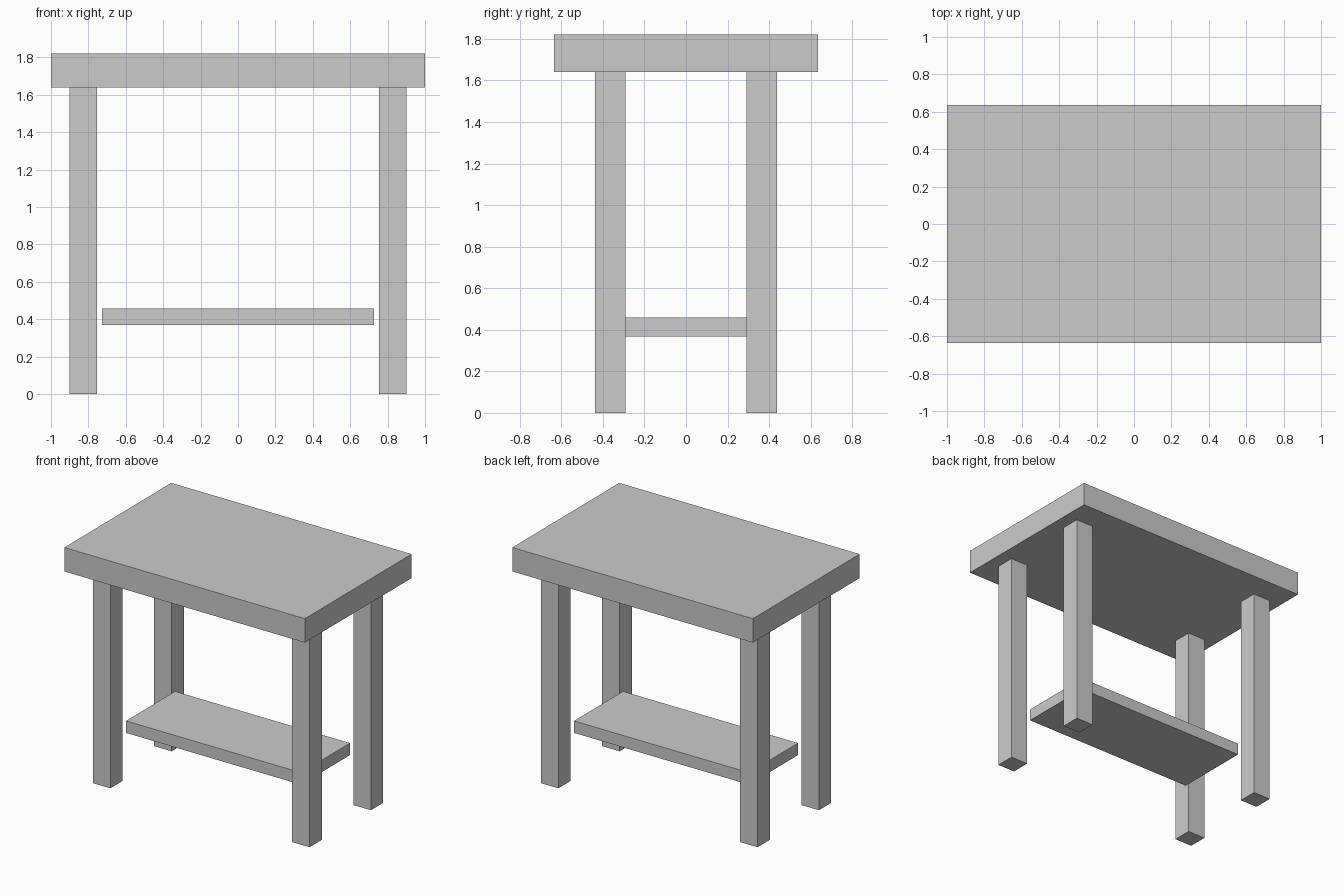
import bpy

if "Cube" in bpy.data.objects:
    bpy.data.objects.remove(bpy.data.objects["Cube"])


def box(name, center, size):
    """Add a box with the given centre and full dimensions."""
    bpy.ops.mesh.primitive_cube_add(size=1, location=center)
    obj = bpy.context.object
    obj.name = name
    obj.scale = size
    bpy.ops.object.transform_apply(location=False, rotation=False, scale=True)
    return obj


TOP_BOTTOM, TOP_HEIGHT = 1.64, 1.82
LEG = 0.146

# Thick tabletop
box("tabletop", (0, 0, (TOP_BOTTOM + TOP_HEIGHT) / 2),
    (2.0, 1.27, TOP_HEIGHT - TOP_BOTTOM))

# Four square legs
for side, sx in (("left", -1), ("right", 1)):
    for end, sy in (("front", -1), ("back", 1)):
        box(f"{end}_{side}_leg", (sx * 0.828, sy * 0.364, TOP_BOTTOM / 2),
            (LEG, LEG, TOP_BOTTOM))

# Lower shelf between the legs
box("lower_shelf", (0, 0, 0.413), (1.455, 0.582, 0.09))
